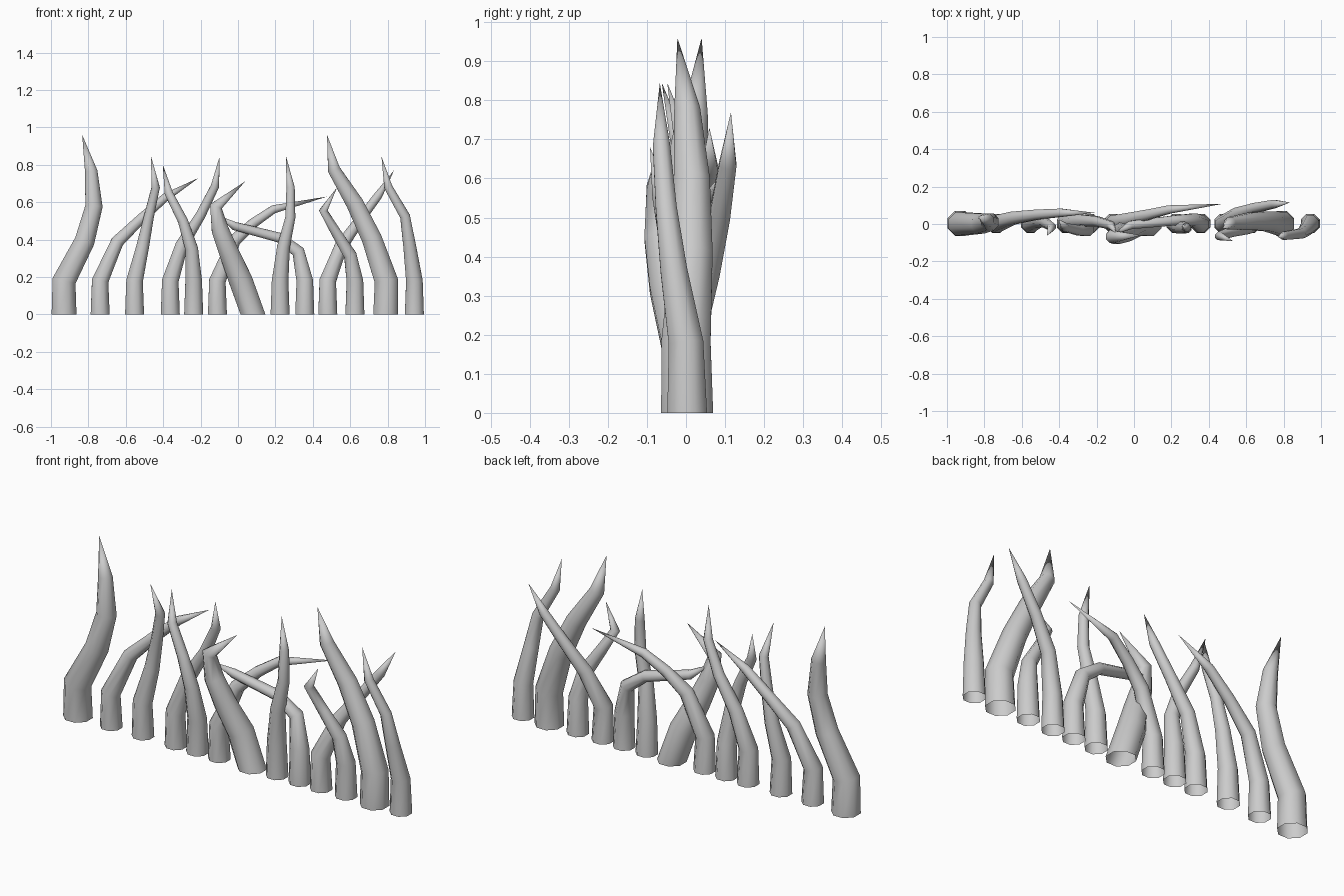
import bpy, bmesh, math
from mathutils import Vector

if "Cube" in bpy.data.objects:
    bpy.data.objects.remove(bpy.data.objects["Cube"])

SIDES = 8
KNEE = .18                        # height of the upright root section
LEVELS = (0, .27, .51, .75)       # ring positions from knee to tip

# Ring radii from root to last ring before the pointed tip
THIN = (.055, .048, .037, .029, .024)
THICK = (.072, .068, .058, .050, .036)

# Thin stalks: root x, x at three rings, mid y, tip x y z
THIN_STALKS = [
    (-.737, -.645, -.515, -.39, .05, -.21, .06, .73),
    (-.553, -.51, -.477, -.44, .01, -.465, -.062, .845),
    (-.362, -.30, -.20, -.123, .015, -.098, -.048, .845),
    (-.237, -.248, -.295, -.37, -.035, -.402, .025, .80),
    (-.11, -.02, .08, .19, .05, .476, .108, .63),
    (.225, .243, .28, .281, -.022, .257, -.005, .845),
    (.357, .322, .22, -.02, .02, -.107, -.055, .53),
    (.48, .55, .65, .75, .085, .834, .115, .77),
    (.625, .60, .525, .456, -.04, .53, -.092, .68),
    (.943, .918, .893, .803, -.05, .767, -.067, .845),
]

# Thick stalks: knee x first, then the same values
THICK_STALKS = [
    (-.93, -.93, -.82, -.77, -.785, .01, -.833, .04, .96),
    (.015, .08, -.045, -.095, -.118, -.06, .037, -.06, .71),
    (.793, .79, .715, .625, .513, .015, .476, -.022, .96),
]


def stalk_path(knee, root, x1, x2, x3, mid_y, tip_x, tip_y, tip_z):
    """Root, knee, three rings and tip; strongly leaning stalks arch over."""
    arch = 1 - .5 * ((tip_x - root) / tip_z) ** 2
    pts = [Vector((root, .003, 0))]
    for f, x in zip(LEVELS + (1,), (knee, x1, x2, x3, tip_x)):
        y = mid_y * 4 * f * (1 - f) + tip_y * f * (2 * f - 1)
        pts.append(Vector((x, y, KNEE + (tip_z - KNEE) * f ** arch)))
    return pts


def build_stalk(name, pts, radii):
    """Sweep a tapering tube, open at the root and pointed at the tip."""
    bm = bmesh.new()
    loops = []
    for i, r in enumerate(radii):
        p = pts[i]
        # The root ring lies flat; the others bisect the bend
        t = Vector((0, 0, 1))
        if i:
            t = ((p - pts[i - 1]).normalized() + (pts[i + 1] - p).normalized()).normalized()
        v = (Vector((0, 1, 0)) - t * t.y).normalized()
        u = v.cross(t)
        angles = [2 * math.pi * (k + .5) / SIDES for k in range(SIDES)]
        loops.append([bm.verts.new(p + (u * math.cos(a) + v * math.sin(a)) * r) for a in angles])
    tip = bm.verts.new(pts[-1])
    for k in range(SIDES):
        n = (k + 1) % SIDES
        for a, b in zip(loops, loops[1:]):
            bm.faces.new((a[k], a[n], b[n], b[k]))
        bm.faces.new((loops[-1][k], loops[-1][n], tip))
    for f in bm.faces:
        f.smooth = True
    me = bpy.data.meshes.new(name)
    bm.to_mesh(me)
    bm.free()
    bpy.context.collection.objects.link(bpy.data.objects.new(name, me))


for i, s in enumerate(THIN_STALKS):
    build_stalk(f"thin_stalk_{i + 1}", stalk_path(s[0], *s), THIN)
for i, s in enumerate(THICK_STALKS):
    build_stalk(f"thick_stalk_{i + 1}", stalk_path(*s), THICK)
